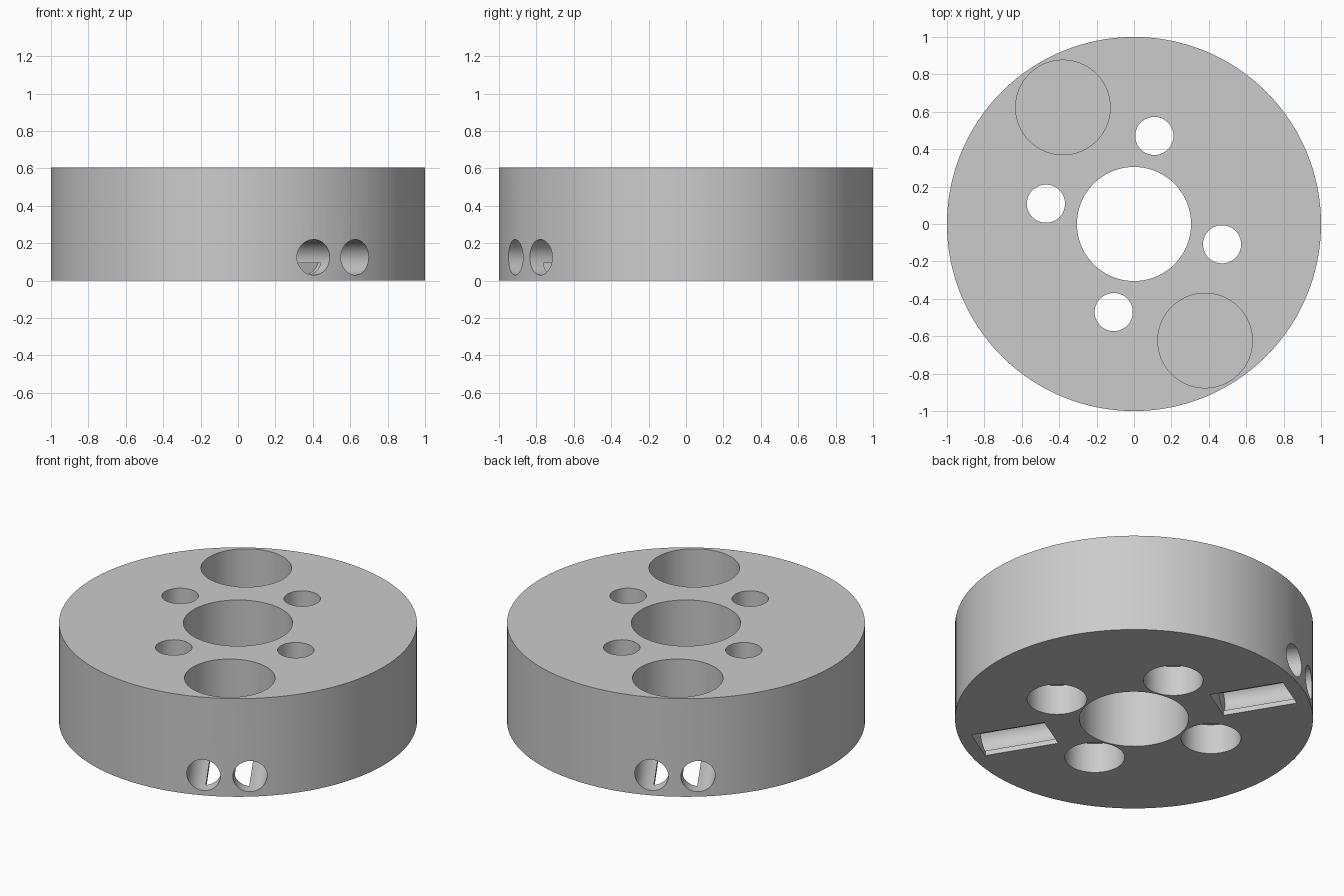
import bpy
from math import atan2, cos, sin, pi, radians
from mathutils import Matrix, Vector

if "Cube" in bpy.data.objects:
    bpy.data.objects.remove(bpy.data.objects["Cube"], do_unlink=True)

HEIGHT = 0.605
AXIS = atan2(-0.62, 0.378)      # direction of the pocket pair
BOLT_AXIS = radians(-13)        # direction of the first bolt hole

grey = bpy.data.materials.new("plain_grey")
grey.use_nodes = True
colour = (0.6, 0.6, 0.6, 1)
grey.diffuse_color = colour
grey.node_tree.nodes["Principled BSDF"].inputs["Base Color"].default_value = colour


def polar(radius, angle, z):
    return Vector((radius * cos(angle), radius * sin(angle), z))


def upright(name, radius, centre, low, high, sides=64):
    """Vertical cylinder between two heights."""
    bpy.ops.mesh.primitive_cylinder_add(
        vertices=sides, radius=radius, depth=high - low,
        location=(centre.x, centre.y, (low + high) / 2))
    obj = bpy.context.object
    obj.name = name
    return obj


def cut(cutter):
    """Subtract the cutter from the body, then discard it."""
    cutter.hide_render = True
    mod = body.modifiers.new("cut", "BOOLEAN")
    mod.operation = "DIFFERENCE"
    mod.solver = "EXACT"
    mod.object = cutter
    bpy.context.view_layer.objects.active = body
    bpy.ops.object.modifier_apply(modifier=mod.name)
    bpy.data.objects.remove(cutter, do_unlink=True)


# Round body with central bore
body = upright("hub_disc", 1, Vector(), 0, HEIGHT, 128)
body.data.materials.append(grey)
cut(upright("bore_cutter", 0.305, Vector(), -0.1, 0.8, 96))

# Four bolt holes, counterbored from below
for i in range(4):
    centre = polar(0.483, BOLT_AXIS + i * pi / 2, 0)
    cut(upright("bolt_cutter", 0.102, centre, -0.1, 0.8))
    cut(upright("counterbore_cutter", 0.167, centre, -0.1, 0.185))

for side in (0, pi):
    angle = AXIS + side
    # Blind round pocket in the top
    cut(upright("pocket_cutter", 0.253, polar(0.73, angle, 0), 0.3, 0.8))

    # Shallow rectangular slot underneath
    bpy.ops.mesh.primitive_cube_add(size=1, location=polar(0.703, angle, 0),
                                    rotation=(0, 0, angle))
    slot = bpy.context.object
    slot.scale = (0.43, 0.243, 0.19)
    cut(slot)

    # Pair of drilled channels running in from the rim past the slot
    for offset in (-0.13, 0.13):
        centre = polar(0.83, angle, 0.125) + polar(offset, angle + pi / 2, 0)
        bpy.ops.mesh.primitive_cylinder_add(
            vertices=48, radius=0.095, depth=0.74, location=centre,
            rotation=(0, pi / 2, angle))
        cut(bpy.context.object)

# Smooth walls with crisp rims
bpy.ops.object.select_all(action="DESELECT")
body.select_set(True)
bpy.context.view_layer.objects.active = body
bpy.ops.object.shade_smooth_by_angle(angle=radians(30))
